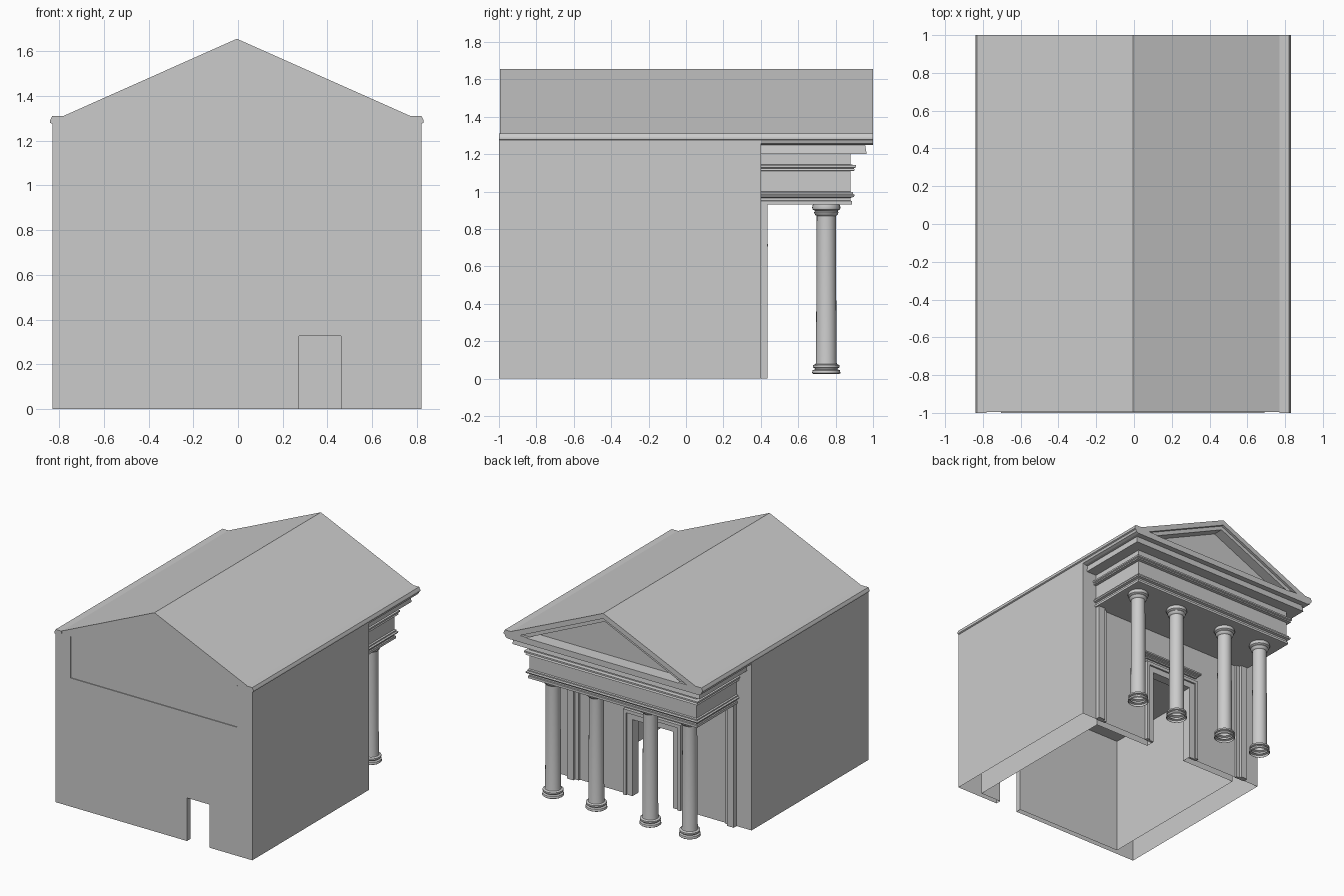
import bpy, bmesh, math

if "Cube" in bpy.data.objects:
    bpy.data.objects.remove(bpy.data.objects["Cube"])

def finish(name, bm):
    bmesh.ops.recalc_face_normals(bm, faces=bm.faces)
    me = bpy.data.meshes.new(name)
    bm.to_mesh(me)
    bm.free()
    ob = bpy.data.objects.new(name, me)
    bpy.context.collection.objects.link(ob)
    return ob

def prism(name, pts, y0, y1):
    """Extrude an x-z outline along y."""
    bm = bmesh.new()
    rings = [[bm.verts.new((x, y, z)) for x, z in pts] for y in (y0, y1)]
    n = len(pts)
    for r in rings:
        bm.faces.new(r)
    for i in range(n):
        j = (i + 1) % n
        bm.faces.new((rings[0][i], rings[0][j], rings[1][j], rings[1][i]))
    return finish(name, bm)

def box(name, x0, x1, y0, y1, z0, z1):
    return prism(name, [(x0, z0), (x1, z0), (x1, z1), (x0, z1)], y0, y1)

def moulding(name, cx, half, back, front, profile):
    """Stack of rectangles; each profile point is (outward offset, z)."""
    bm = bmesh.new()
    rings = []
    for o, z in profile:
        a, b, y = cx - half - o, cx + half + o, front + o
        rings.append([bm.verts.new(p) for p in
                      ((a, back, z), (b, back, z), (b, y, z), (a, y, z))])
    for r, s in zip(rings, rings[1:]):
        for i in range(4):
            j = (i + 1) % 4
            bm.faces.new((r[i], r[j], s[j], s[i]))
    bm.faces.new(rings[0])
    bm.faces.new(rings[-1])
    return finish(name, bm)

def lathe(name, x, y, profile, n=24):
    bm = bmesh.new()
    rings = [[bm.verts.new((x + r * math.cos(2 * math.pi * i / n),
                            y + r * math.sin(2 * math.pi * i / n), z))
              for i in range(n)] for r, z in profile]
    for r, s in zip(rings, rings[1:]):
        for i in range(n):
            j = (i + 1) % n
            bm.faces.new((r[i], r[j], s[j], s[i]))
    ob = finish(name, bm)
    bpy.context.view_layer.objects.active = ob
    ob.select_set(True)
    bpy.ops.object.shade_smooth_by_angle(angle=math.radians(35))
    ob.select_set(False)

def cut(ob, cutter):
    m = ob.modifiers.new("cut", 'BOOLEAN')
    m.operation = 'DIFFERENCE'
    m.solver = 'EXACT'
    m.object = cutter
    cutter.hide_render = True
    bpy.context.view_layer.objects.active = ob
    bpy.ops.object.modifier_apply(modifier=m.name)
    bpy.data.objects.remove(cutter)

CX = -0.005

# Main hall: hollow, open underneath, with a front doorway and a portico doorway
hall = box("hall", -0.83, 0.82, -1, 0.4, 0, 1.29)
cut(hall, box("room", -0.645, 0.635, -0.96, 0.34, -0.2, 0.91))
cut(hall, box("rear_opening", 0.272, 0.46, -1.1, -0.9, -0.1, 0.327))
cut(hall, box("portico_opening", -0.18, 0.16, 0.3, 0.5, -0.1, 0.58))
cut(hall, box("gable_recess", -0.705, 0.69, -1.1, -0.994, 0.975, 1.4))
bm = bmesh.new()
bm.from_mesh(hall.data)
bmesh.ops.delete(bm, geom=[f for f in bm.faces if f.calc_center_median().z < 1e-4
                           or f.calc_center_median().z > 1.2899], context='FACES_ONLY')
bm.to_mesh(hall.data)
bm.free()

# Roof with moulded eaves and recessed pediment
half = [(0.80, 1.25), (0.82, 1.258), (0.826, 1.275), (0.835, 1.28),
        (0.835, 1.29), (0.825, 1.31), (0.775, 1.31)]
outline = ([(CX + x, z) for x, z in half] + [(CX, 1.655)]
           + [(CX - x, z) for x, z in reversed(half)])
roof = prism("roof", outline, -0.994, 1.0)
for w, base, top, depth in ((0.70, 1.30, 1.615, 0.98), (0.64, 1.295, 1.585, 0.90)):
    cut(roof, prism("tympanum_cut", [(CX - w, base), (CX + w, base), (CX, top)], depth, 1.1))

# Eave ends over the rear corners
for s in (-1, 1):
    prism("eave_return", [(CX + s * x, z) for x, z in half[2:]] + [(CX + s * 0.775, 1.29)],
          -1.0, -0.99)

# Entablature around the portico
moulding("entablature", CX, 0.70, 0.395, 0.88, [
    (0, 0.93), (0.008, 0.932), (0.008, 0.95), (0, 0.952), (0, 0.967), (0.018, 0.972),
    (0.022, 0.982), (0.012, 0.988), (0.012, 0.997), (0, 1.0), (0, 1.11), (0.022, 1.112),
    (0.018, 1.125), (0.028, 1.13), (0.028, 1.142), (0, 1.145), (0, 1.2),
    (0.086, 1.2), (0.078, 1.25)])

# Columns
column = [(0.07, 0.025), (0.076, 0.03), (0.073, 0.045), (0.06, 0.05), (0.062, 0.056),
          (0.072, 0.06), (0.072, 0.072), (0.057, 0.078), (0.055, 0.09), (0.051, 0.87),
          (0.06, 0.876), (0.066, 0.89), (0.06, 0.897), (0.073, 0.905), (0.076, 0.915),
          (0.072, 0.93)]
for x in (-0.557, -0.226, 0.227, 0.59):
    lathe("column", x, 0.75, column)

# Pilasters on the portico wall, each with a stepped edge
for s in (-1, 1):
    a, b = sorted((CX + s * 0.645, CX + s * 0.70))
    box("pilaster", a, b, 0.395, 0.435, 0, 0.935)
    a, b = sorted((CX + s * 0.615, CX + s * 0.645))
    box("pilaster_edge", a, b, 0.395, 0.415, 0, 0.935)

# Door surround in two steps
for name, w0, w1, h0, h1, y in (("door_frame", 0.17, 0.215, 0.58, 0.625, 0.412),
                                ("door_frame_rim", 0.215, 0.24, 0.625, 0.65, 0.425)):
    c = -0.01
    prism(name, [(c - w1, 0), (c - w0, 0), (c - w0, h0), (c + w0, h0),
                 (c + w0, 0), (c + w1, 0), (c + w1, h1), (c - w1, h1)], 0.395, y)

# Small cornice above the door
moulding("door_cornice", -0.01, 0.235, 0.395, 0.413, [
    (0, 0.68), (0, 0.69), (0.012, 0.695), (0.012, 0.703), (0.026, 0.708), (0.026, 0.72), (0, 0.735)])
